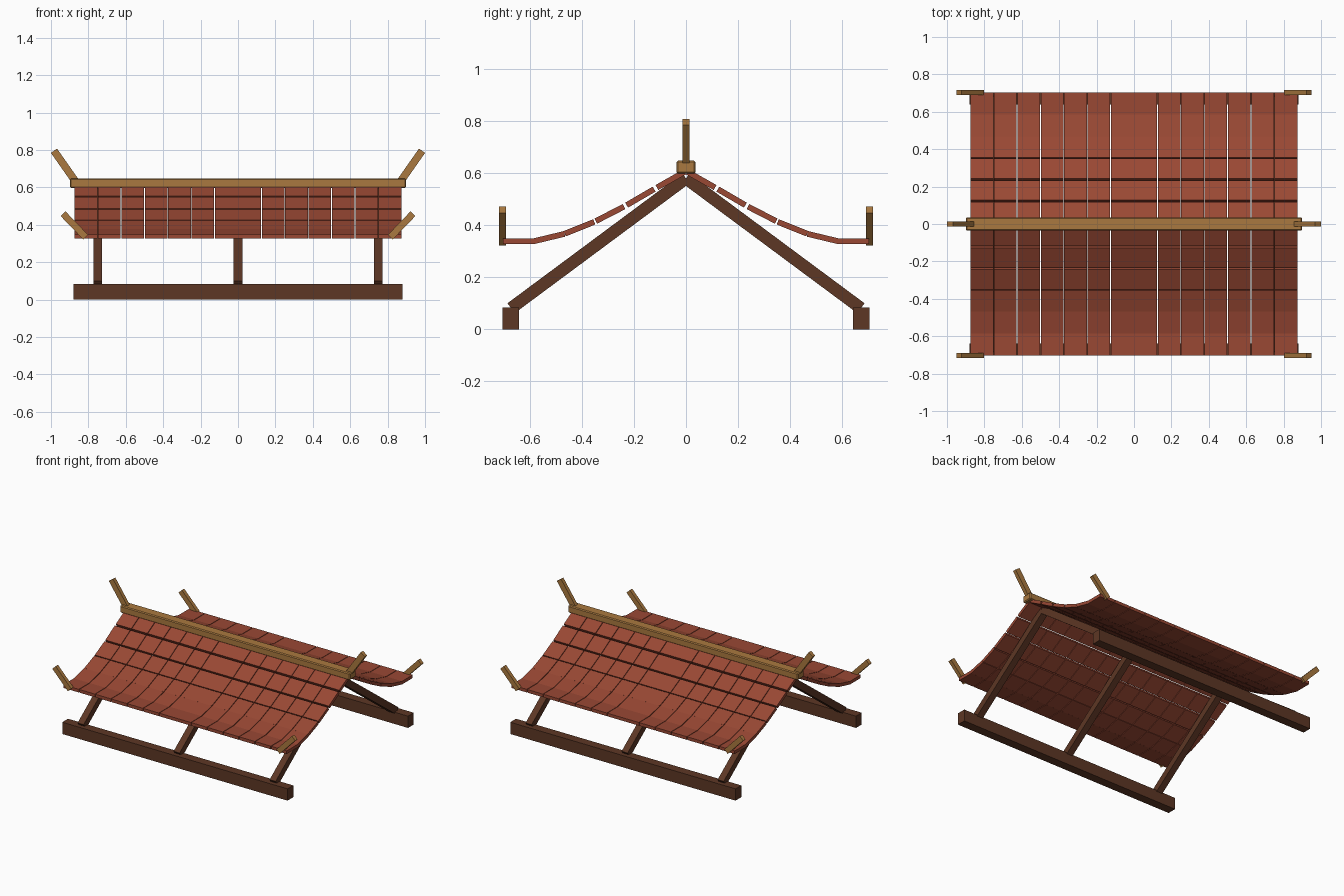
import bpy, math
from mathutils import Matrix, Vector

if "Cube" in bpy.data.objects:
    bpy.data.objects.remove(bpy.data.objects["Cube"])


def material(name, rgb):
    m = bpy.data.materials.new(name)
    m.diffuse_color = (*rgb, 1)
    m.use_nodes = True
    m.node_tree.nodes["Principled BSDF"].inputs["Base Color"].default_value = m.diffuse_color
    return m


TILE = material("red clay", (0.32, 0.065, 0.034))
WOOD = material("dark timber", (0.11, 0.038, 0.018))
GOLD = material("golden wood", (0.40, 0.19, 0.05))


def box(name, center, size, mat, axis='X', angle=0, bevel=0):
    """Box of a given size, turned about one axis through its centre."""
    bpy.ops.mesh.primitive_cube_add(size=1)
    ob = bpy.context.object
    ob.name = name
    ob.data.transform(Matrix.Diagonal((*size, 1)))
    ob.data.transform(Matrix.Rotation(angle, 4, axis))
    ob.location = center
    ob.data.materials.append(mat)
    if bevel:
        mod = ob.modifiers.new("bevel", 'BEVEL')
        mod.width = bevel
        mod.segments = 1
    return ob


# Ridge beam along the top
box("ridge_beam", (0, 0, 0.622), (1.796, 0.072, 0.05), GOLD, bevel=0.006)

# Raked finials on the ridge ends
for sx in (-1, 1):
    box("ridge_finial", (sx * 0.9225, 0, 0.708), (0.214, 0.026, 0.04), GOLD,
        'Y', -sx * math.radians(55))

# Curved roof profile: heights at equal steps from ridge to eave
STEP = 0.1167
HEIGHTS = [0.607, 0.541, 0.473, 0.413, 0.366, 0.338, 0.338]
# Tile columns: a double-width one in the middle, six single ones each side
columns = [(0, 0.246)] + [(s * (0.1875 + 0.125 * k), 0.121)
                          for s in (-1, 1) for k in range(6)]

for sy in (-1, 1):
    # Roof tiles
    for row in range(6):
        z0, z1 = HEIGHTS[row], HEIGHTS[row + 1]
        slope = math.atan2(z1 - z0, STEP)
        for x, width in columns:
            box("roof_tile", (x, sy * STEP * (row + 0.5), (z0 + z1) / 2),
                (width, 0.122, 0.022), TILE, 'X', sy * slope)

    # Wall plate under the rafter feet
    box("base_beam", (0, sy * 0.672, 0.0415), (1.76, 0.064, 0.083), WOOD)

    # Rafters
    top, foot = Vector((0, 0, 0.579)), Vector((0, sy * 0.671, 0.081))
    d = foot - top
    for x in (-0.75, 0, 0.75):
        mid = (top + foot) / 2
        box("rafter", (x, mid.y, mid.z), (0.047, d.length, 0.047), WOOD,
            'X', sy * math.atan2(d.z, abs(d.y)))

    # Upturned corner finials
    for sx in (-1, 1):
        box("eave_finial", (sx * 0.875, sy * 0.704, 0.3965),
            (0.175, 0.026, 0.036), GOLD, 'Y', -sx * math.radians(46))
